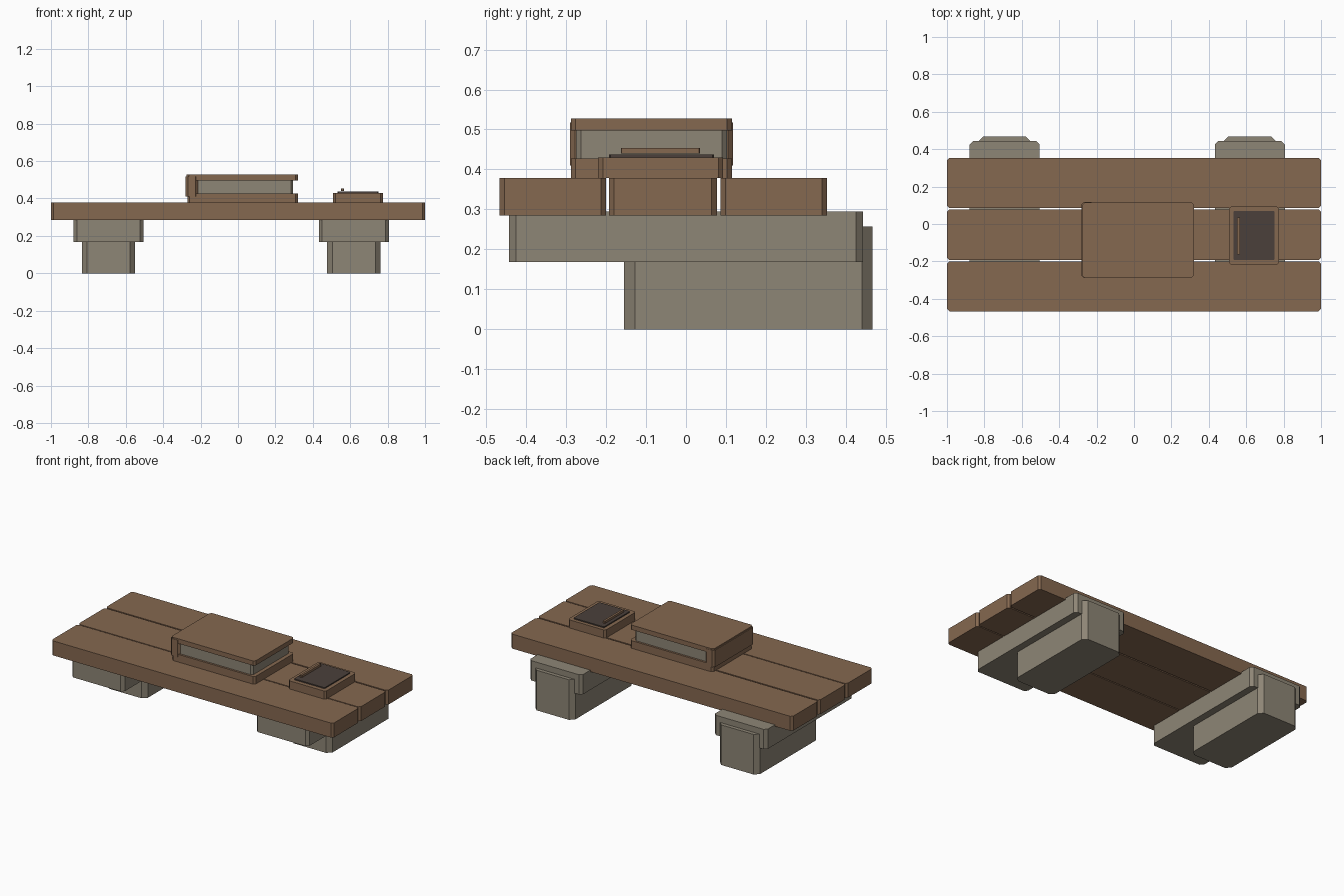
import bpy
import bmesh

cube = bpy.data.objects.get("Cube")
if cube:
    bpy.data.objects.remove(cube, do_unlink=True)


def material(name, colour):
    mat = bpy.data.materials.new(name)
    mat.use_nodes = True
    mat.diffuse_color = (*colour, 1)
    mat.node_tree.nodes["Principled BSDF"].inputs["Base Color"].default_value = (*colour, 1)
    return mat


wood = material("brown wood", (0.235, 0.138, 0.08))
stone = material("grey stone", (0.27, 0.237, 0.18))
dark = material("dark slate", (0.069, 0.051, 0.043))


def block(name, x, y, z, chamfer, mat):
    """Box given by its ranges, with the four upright edges chamfered."""
    bm = bmesh.new()
    bmesh.ops.create_cube(bm, size=1)
    for v in bm.verts:
        for i, (low, high) in enumerate((x, y, z)):
            v.co[i] = high if v.co[i] > 0 else low
    upright = [e for e in bm.edges if abs(e.verts[0].co.z - e.verts[1].co.z) > 1e-5]
    bmesh.ops.bevel(bm, geom=upright, offset=chamfer, segments=1, affect='EDGES')
    mesh = bpy.data.meshes.new(name)
    bm.to_mesh(mesh)
    bm.free()
    mesh.materials.append(mat)
    obj = bpy.data.objects.new(name, mesh)
    bpy.context.collection.objects.link(obj)
    return obj


# Table top: three planks with narrow gaps
planks = {"front": (-0.467, -0.2), "middle": (-0.193, 0.077), "back": (0.086, 0.353)}
for place, y in planks.items():
    block(place + "_plank", (-1, 1), y, (0.285, 0.378), 0.013, wood)

# Stone supports: a long slab resting on a foot set towards the back
for side, cx in (("right", -0.692), ("left", 0.619)):
    block(side + "_support_slab", (cx - 0.187, cx + 0.187), (-0.443, 0.443),
          (0.168, 0.295), 0.018, stone)
    block(side + "_support_foot", (cx - 0.142, cx + 0.142), (-0.155, 0.467),
          (0, 0.257), 0.027, stone)

# Large closed book
block("book_lower_cover", (-0.27, 0.32), (-0.288, 0.115), (0.378, 0.427), 0.012, wood)
block("book_pages", (-0.24, 0.295), (-0.275, 0.102), (0.42, 0.505), 0.012, stone)
block("book_upper_cover", (-0.275, 0.32), (-0.288, 0.115), (0.497, 0.527), 0.012, wood)
block("book_spine", (-0.28, -0.215), (-0.29, 0.117), (0.41, 0.518), 0.012, wood)

# Small tray with a dark writing plate and a stylus
block("tray", (0.508, 0.775), (-0.22, 0.093), (0.378, 0.43), 0.012, wood)
block("tray_plate", (0.533, 0.75), (-0.193, 0.07), (0.429, 0.437), 0.004, dark)
block("stylus", (0.552, 0.566), (-0.163, 0.035), (0.44, 0.454), 0.002, wood)
